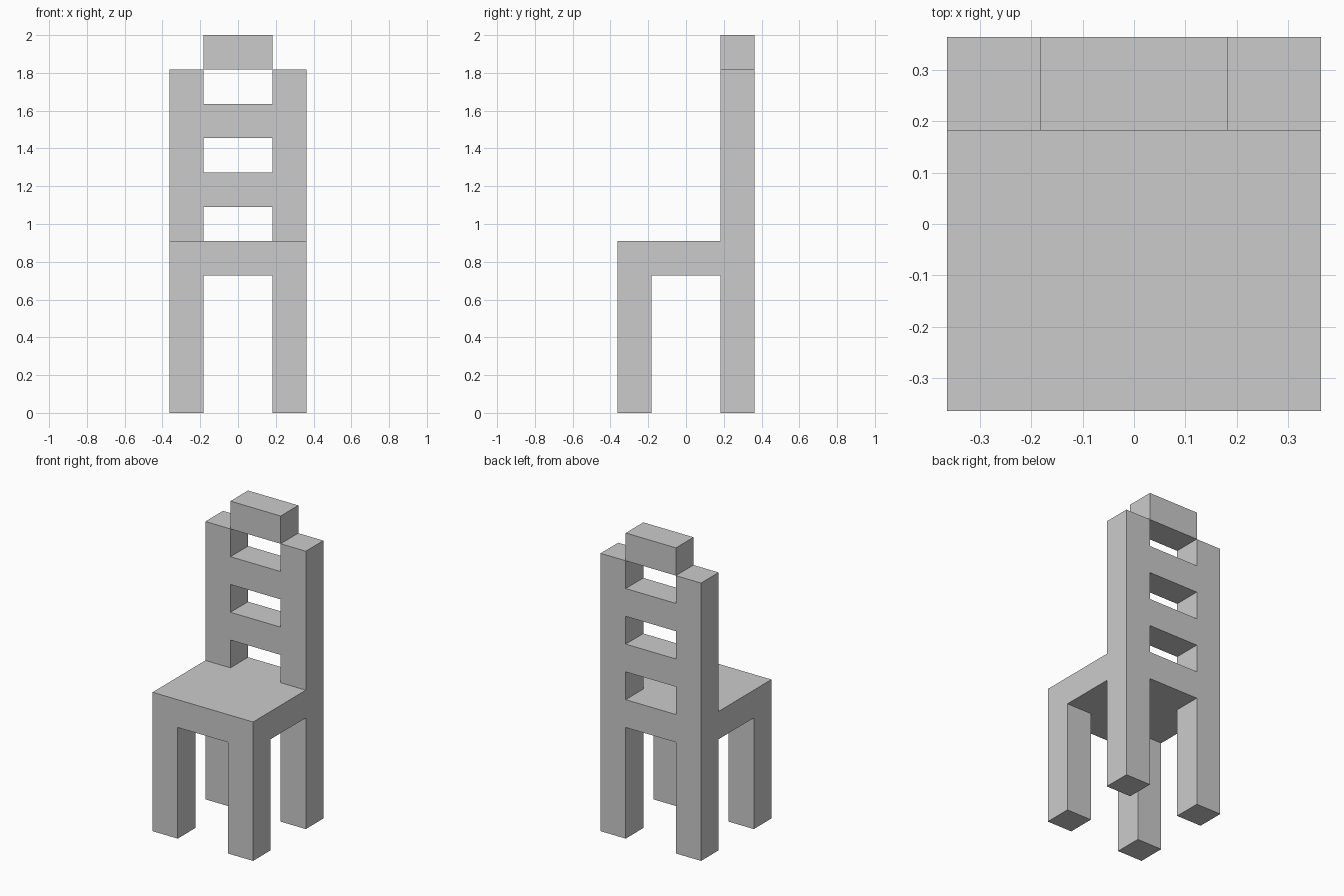
import bpy
import bmesh
from mathutils import Matrix, Vector

default_cube = bpy.data.objects.get("Cube")
if default_cube:
    bpy.data.objects.remove(default_cube, do_unlink=True)

U = 2 / 11  # beam thickness: the chair is eleven beams tall

grey = bpy.data.materials.new("plain grey")
grey.use_nodes = True
grey.diffuse_color = (0.6, 0.6, 0.6, 1)
grey.node_tree.nodes["Principled BSDF"].inputs["Base Color"].default_value = grey.diffuse_color


def box(name, low, high):
    """Flat-shaded block between two corners given in beam units."""
    low, high = Vector(low) * U, Vector(high) * U
    bm = bmesh.new()
    place = Matrix.Translation((low + high) / 2) @ Matrix.Diagonal((*(high - low), 1))
    bmesh.ops.create_cube(bm, size=1, matrix=place)
    mesh = bpy.data.meshes.new(name)
    bm.to_mesh(mesh)
    bm.free()
    mesh.materials.append(grey)
    obj = bpy.data.objects.new(name, mesh)
    bpy.context.collection.objects.link(obj)
    return obj


# Legs; the back pair carries on up as the posts of the backrest
for side, x in (("right", -2), ("left", 1)):
    box(f"front_leg_{side}", (x, -2, 0), (x + 1, -1, 4))
    box(f"back_post_{side}", (x, 1, 0), (x + 1, 2, 10))

# Seat, reaching back to the posts
box("seat", (-2, -2, 4), (2, 1, 5))

# Rails between the posts: seat level, two slats and the raised top block
for name, z in (("seat_back_rail", 4), ("lower_slat", 6), ("upper_slat", 8), ("top_block", 10)):
    box(name, (-1, 1, z), (1, 2, z + 1))
